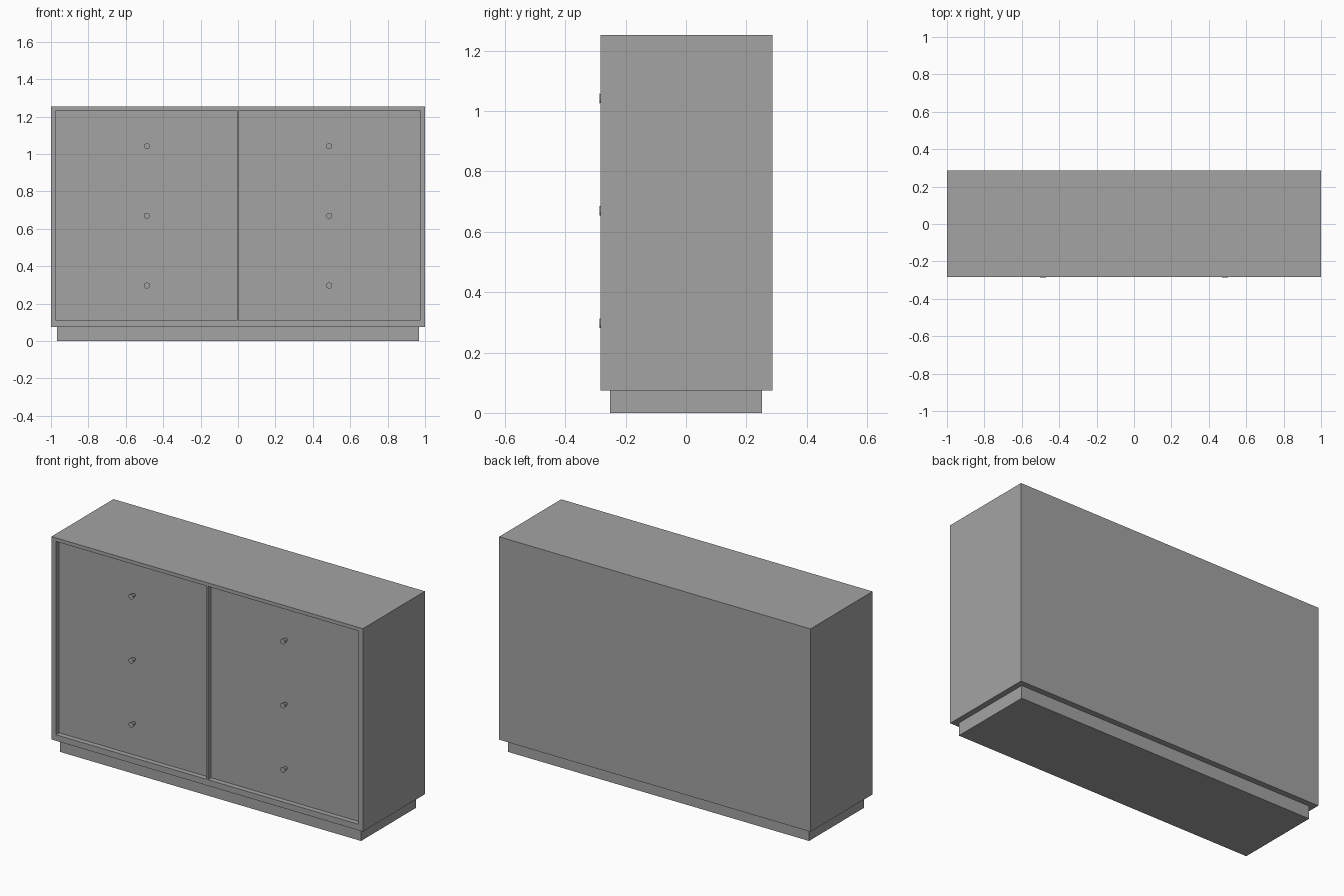
import bpy, bmesh, math
from mathutils import Matrix

if "Cube" in bpy.data.objects:
    bpy.data.objects.remove(bpy.data.objects["Cube"])

grey = bpy.data.materials.new("plain grey")
grey.use_nodes = True
grey.diffuse_color = (0.37, 0.37, 0.37, 1)
grey.node_tree.nodes["Principled BSDF"].inputs["Base Color"].default_value = grey.diffuse_color

FRONT, BACK = -0.283, 0.286
DEPTH = 0.03
DOOR = FRONT + DEPTH


def finish(bm, name):
    mesh = bpy.data.meshes.new(name)
    bm.to_mesh(mesh)
    bm.free()
    mesh.materials.append(grey)
    obj = bpy.data.objects.new(name, mesh)
    bpy.context.collection.objects.link(obj)
    return obj


def box(lo, hi):
    bm = bmesh.new()
    bmesh.ops.create_cube(bm, size=1)
    for v in bm.verts:
        v.co = [(a + b) / 2 + c * (b - a) for a, b, c in zip(lo, hi, v.co)]
    return bm


# Cabinet body with a recessed front
bm = box((-1, FRONT, 0.075), (1, BACK, 1.253))
bm.normal_update()
front = min(bm.faces, key=lambda f: f.normal.y)
bmesh.ops.inset_individual(bm, faces=[front], thickness=0.02)
for v in front.verts:
    v.co.x = math.copysign(0.972, v.co.x)
    v.co.z = 1.232 if v.co.z > 0.6 else 0.11
walls = bmesh.ops.extrude_discrete_faces(bm, faces=[front])["faces"]
for v in walls[0].verts:
    v.co.y = DOOR
finish(bm, "cabinet_body")

# Plinth and centre divider
finish(box((-0.967, -0.252, 0), (0.967, 0.252, 0.075)), "plinth")
finish(box((-0.005, FRONT, 0.11), (0.005, DOOR, 1.232)), "centre_divider")

# Tapered knobs, three on each side
for side, x in (("left", 0.487), ("right", -0.487)):
    for row, z in (("bottom", 0.297), ("middle", 0.67), ("top", 1.042)):
        bm = bmesh.new()
        bmesh.ops.create_cone(bm, cap_ends=True, segments=16,
                              radius1=0.007, radius2=0.016, depth=0.034,
                              matrix=Matrix.Rotation(math.pi / 2, 4, "X"))
        knob = finish(bm, f"{side}_{row}_knob")
        knob.location = (x, DOOR - 0.016, z)
        for p in knob.data.polygons:
            p.use_smooth = len(p.vertices) == 4
        knob.data.set_sharp_from_angle(angle=math.radians(40))
